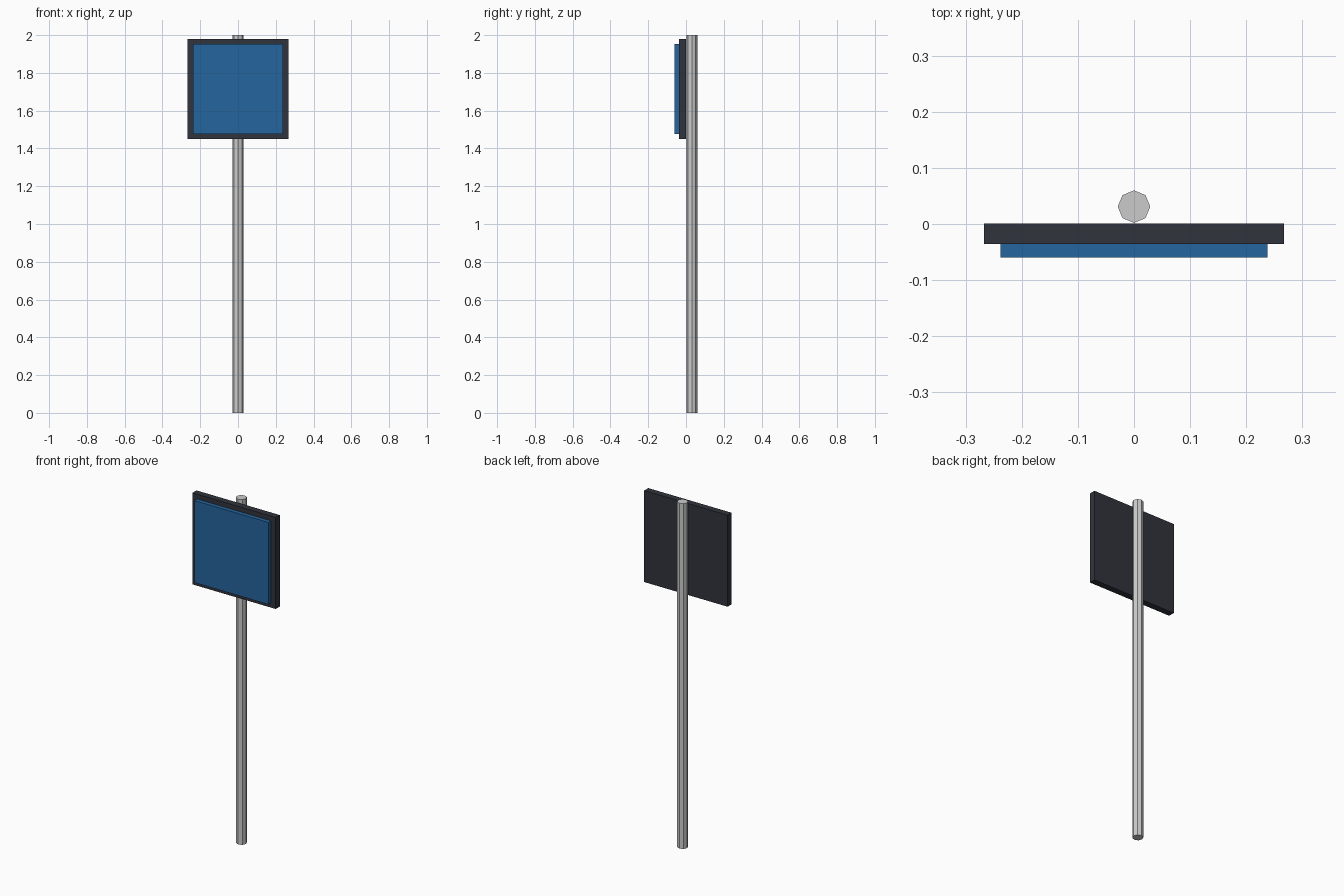
import bpy

if "Cube" in bpy.data.objects:
    bpy.data.objects.remove(bpy.data.objects["Cube"])


def material(name, color):
    mat = bpy.data.materials.new(name)
    mat.diffuse_color = (*color, 1.0)
    mat.use_nodes = True
    mat.node_tree.nodes["Principled BSDF"].inputs["Base Color"].default_value = mat.diffuse_color
    return mat


def box(name, size, center, mat):
    bpy.ops.mesh.primitive_cube_add(size=1, location=center)
    obj = bpy.context.object
    obj.name = name
    obj.scale = size
    bpy.ops.object.transform_apply(location=False, rotation=False, scale=True)
    obj.data.materials.append(mat)
    return obj


dark = material("dark_frame", (0.03, 0.034, 0.045))
blue = material("blue_face", (0.018, 0.13, 0.34))

SIGN_Z = 1.715

# Eight-sided pole standing behind the sign
bpy.ops.mesh.primitive_cylinder_add(vertices=8, radius=0.029, depth=2.0,
                                    location=(0, 0.031, 1.0))
bpy.context.object.name = "pole"

# Dark backing board, touching the pole
box("sign_frame", (0.534, 0.037, 0.53), (0, -0.0175, SIGN_Z), dark)

# Raised blue face on the front
box("sign_face", (0.475, 0.024, 0.475), (0, -0.048, SIGN_Z), blue)
